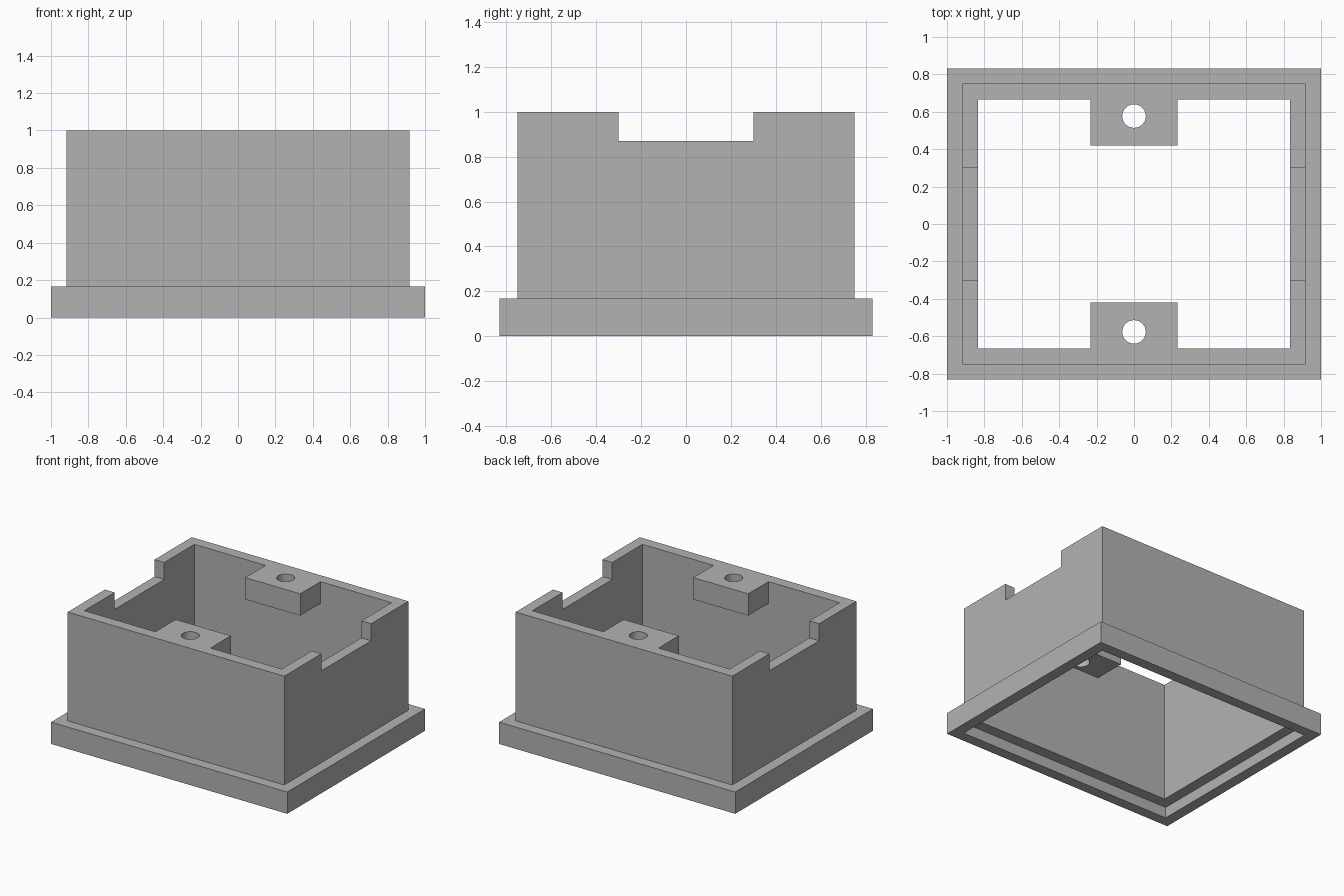
import bpy
import bmesh
from math import radians

if "Cube" in bpy.data.objects:
    bpy.data.objects.remove(bpy.data.objects["Cube"], do_unlink=True)

grey = bpy.data.materials.new("plain grey")
grey.use_nodes = True
colour = (0.45, 0.45, 0.45, 1)
grey.diffuse_color = colour
grey.node_tree.nodes["Principled BSDF"].inputs["Base Color"].default_value = colour


def finish(name, bm):
    """Turn a bmesh into a named grey object."""
    bmesh.ops.recalc_face_normals(bm, faces=bm.faces)
    mesh = bpy.data.meshes.new(name)
    bm.to_mesh(mesh)
    bm.free()
    mesh.materials.append(grey)
    obj = bpy.data.objects.new(name, mesh)
    bpy.context.collection.objects.link(obj)
    return obj


def box(name, low, high):
    bm = bmesh.new()
    bmesh.ops.create_cube(bm, size=1)
    for v in bm.verts:
        v.co = [b if c > 0 else a for c, a, b in zip(v.co, low, high)]
    return finish(name, bm)


def cylinder(name, x, y, z, radius, depth):
    bm = bmesh.new()
    bmesh.ops.create_cone(bm, cap_ends=True, segments=32, radius1=radius,
                          radius2=radius, depth=depth)
    bmesh.ops.translate(bm, verts=bm.verts, vec=(x, y, z))
    return finish(name, bm)


def combine(target, tool, operation):
    """Apply a boolean and remove the tool."""
    bpy.context.view_layer.objects.active = target
    mod = target.modifiers.new(operation.lower(), 'BOOLEAN')
    mod.operation = operation
    mod.solver = 'EXACT'
    mod.object = tool
    bpy.ops.object.modifier_apply(modifier=mod.name)
    bpy.data.objects.remove(tool, do_unlink=True)


def rectangular_ring(name, profile):
    """Sweep a closed (half x, half y, z) profile round a rectangle."""
    bm = bmesh.new()
    loops = [[bm.verts.new((sx * x, sy * y, z))
              for sx, sy in ((-1, -1), (1, -1), (1, 1), (-1, 1))]
             for x, y, z in profile]
    for a, b in zip(loops, loops[1:] + loops[:1]):
        for i in range(4):
            j = (i + 1) % 4
            bm.faces.new((a[i], a[j], b[j], b[i]))
    return finish(name, bm)


# Walls with the wide base flange and the rebate cut into its underside
OUTER, INNER = (0.917, 0.75), (0.835, 0.665)
FLANGE = (1.0, 0.832)
housing = rectangular_ring("box_housing", [
    (*FLANGE, 0), (*FLANGE, 0.167), (*OUTER, 0.167), (*OUTER, 1),
    (*INNER, 1), (*INNER, 0.083), (*OUTER, 0.083), (*OUTER, 0)])

# Screw bosses inside the front and back walls
for side in (-1, 1):
    ys = sorted((side * 0.42, side * 0.71))
    boss = box("screw_boss", (-0.233, ys[0], 0.833), (0.233, ys[1], 1))
    combine(housing, boss, 'UNION')
    hole = cylinder("screw_hole", 0, side * 0.577, 0.92, 0.063, 0.4)
    combine(housing, hole, 'DIFFERENCE')

# Notches in the tops of the two end walls
notch = box("end_notches", (-1.2, -0.3, 0.87), (1.2, 0.3, 1.2))
combine(housing, notch, 'DIFFERENCE')

# Smooth hole walls, sharp box edges
bpy.ops.object.select_all(action='DESELECT')
housing.select_set(True)
bpy.context.view_layer.objects.active = housing
bpy.ops.object.shade_smooth_by_angle(angle=radians(30))
